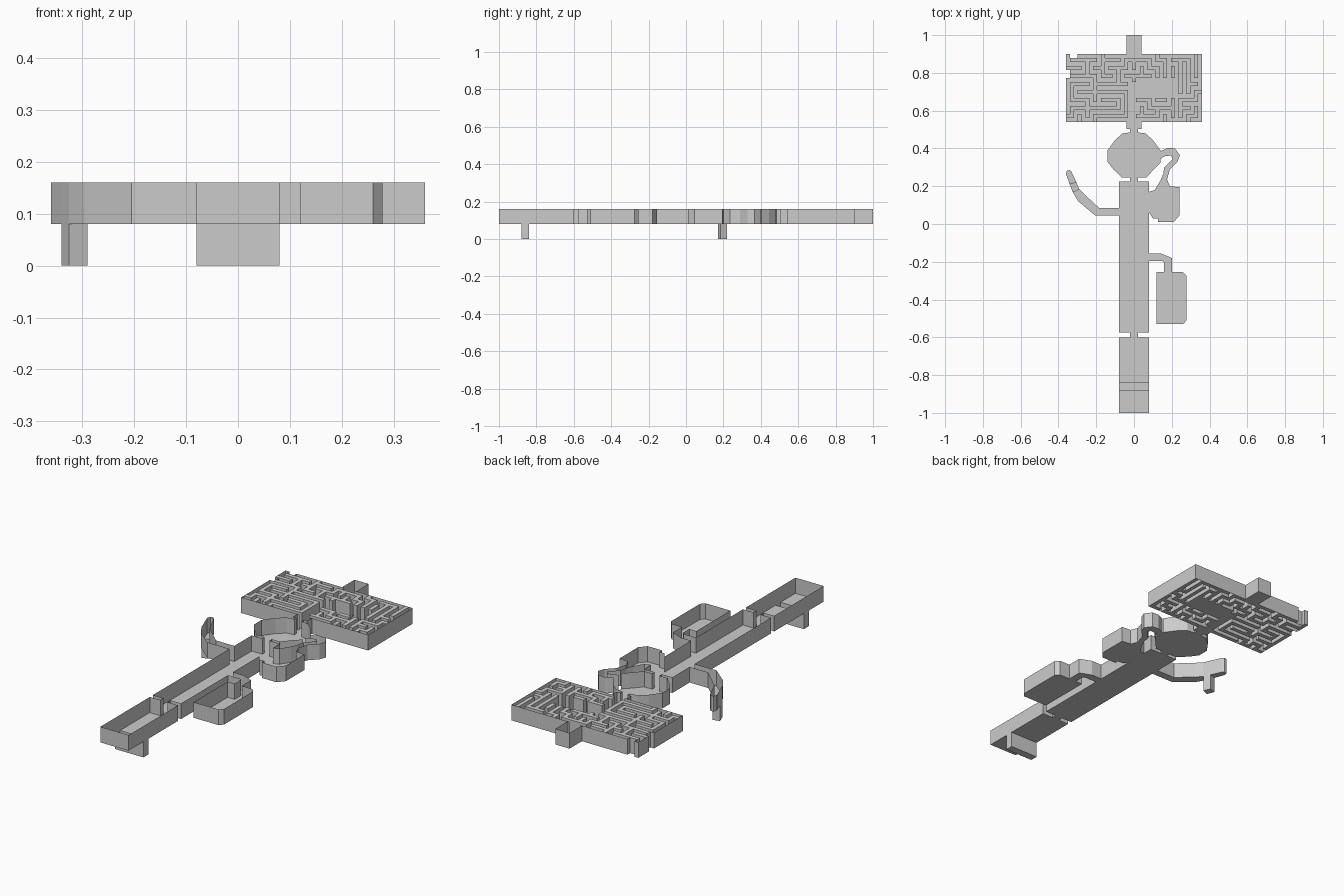
import bpy, bmesh, random

if "Cube" in bpy.data.objects:
    bpy.data.objects.remove(bpy.data.objects["Cube"])

FLOOR, TOP = 0.08, 0.16


def finish(name, bm):
    bmesh.ops.remove_doubles(bm, verts=bm.verts, dist=0.0005)
    bmesh.ops.recalc_face_normals(bm, faces=bm.faces)
    me = bpy.data.meshes.new(name)
    bm.to_mesh(me)
    bm.free()
    bpy.context.collection.objects.link(bpy.data.objects.new(name, me))


def face(bm, *pts):
    bm.faces.new([bm.verts.new(p) for p in pts])


def wall(bm, a, b, lo, hi):
    face(bm, (*a, lo), (*b, lo), (*b, hi), (*a, hi))


def room(name, pts, doors=(), floor=FLOOR):
    """Open-topped room; edges listed in doors get no wall (only a step in pits)."""
    bm = bmesh.new()
    face(bm, *[(x, y, floor) for x, y in pts])
    for i, a in enumerate(pts):
        b = pts[(i + 1) % len(pts)]
        if i not in doors:
            wall(bm, a, b, floor, TOP)
        elif floor < FLOOR:
            wall(bm, a, b, floor, FLOOR)
    finish(name, bm)


def box(x, y0, y1):
    return [(-x, y0), (x, y0), (x, y1), (-x, y1)]


# Entry hall with a sunken trench across it
room("entry_hall_front", box(0.08, -1, -0.88), {2})
room("entry_trench", box(0.08, -0.88, -0.84), {0, 2}, 0)
room("entry_hall_back", [(-0.08, -0.84), (0.08, -0.84), (0.08, -0.6), (0.02, -0.6),
                         (-0.02, -0.6), (-0.08, -0.6)], {0, 3})
room("entry_passage", box(0.02, -0.6, -0.575), {0, 2})

# Long main hall with doorways to the side branches
room("main_hall", [(-0.08, -0.575), (-0.02, -0.575), (0.02, -0.575), (0.08, -0.575),
                   (0.08, -0.196), (0.08, -0.155), (0.08, 0.06), (0.08, 0.17),
                   (0.08, 0.225), (0.02, 0.225), (-0.02, 0.225), (-0.08, 0.225),
                   (-0.08, 0.085), (-0.08, 0.045)], {1, 4, 6, 9, 12})
room("hall_passage", box(0.02, 0.225, 0.245), {0, 2})

# Rounded chamber
room("round_chamber", [(-0.02, 0.245), (0.02, 0.245), (0.065, 0.245), (0.11, 0.295),
                       (0.14, 0.325), (0.14, 0.39), (0.10, 0.445), (0.06, 0.48),
                       (0.02, 0.485), (-0.02, 0.485), (-0.06, 0.48), (-0.10, 0.445),
                       (-0.14, 0.39), (-0.14, 0.33), (-0.11, 0.29), (-0.065, 0.245)],
     {0, 4, 8})
room("maze_passage", [(-0.02, 0.485), (0.02, 0.485), (0.02, 0.503), (0.04, 0.503),
                      (0.04, 0.54), (-0.04, 0.54), (-0.04, 0.503), (-0.02, 0.503)], {0, 4})

# Side room joined to the chamber by a curling corridor
room("side_room", [(0.08, 0.06), (0.10, 0.03), (0.128, 0.03), (0.128, 0.01),
                   (0.21, 0.01), (0.24, 0.045), (0.24, 0.195), (0.19, 0.20),
                   (0.175, 0.235), (0.14, 0.23), (0.11, 0.18), (0.08, 0.17)], {8, 11})
room("curl_corridor", [(0.14, 0.23), (0.175, 0.235), (0.19, 0.29), (0.23, 0.33),
                       (0.243, 0.365), (0.217, 0.40), (0.18, 0.403), (0.14, 0.385),
                       (0.14, 0.345), (0.165, 0.36), (0.195, 0.362), (0.205, 0.345),
                       (0.16, 0.30), (0.155, 0.265)], {0, 7})

# Lower store room and its corridor
room("store_room", [(0.08, -0.196), (0.15, -0.196), (0.16, -0.205), (0.16, -0.255),
                    (0.12, -0.255), (0.12, -0.53), (0.26, -0.53), (0.278, -0.51),
                    (0.278, -0.275), (0.26, -0.255), (0.2, -0.255), (0.2, -0.18),
                    (0.14, -0.155), (0.08, -0.155)], {13})

# Curved arm corridor, interrupted by a small pit
room("arm_corridor", [(-0.08, 0.085), (-0.185, 0.085), (-0.26, 0.155), (-0.29, 0.185),
                      (-0.325, 0.17), (-0.295, 0.12), (-0.205, 0.045), (-0.08, 0.045)],
     {3, 7})
room("arm_pit", [(-0.29, 0.185), (-0.305, 0.22), (-0.34, 0.21), (-0.325, 0.17)], {1, 3}, 0)
room("arm_end", [(-0.305, 0.22), (-0.33, 0.275), (-0.34, 0.285), (-0.355, 0.283),
                 (-0.36, 0.265), (-0.34, 0.21)], {5})

# Exit room behind the maze
room("exit_room", box(0.04, 0.9, 1.0), {0})

# Maze: carve corridors depth-first on a cell grid
random.seed(4)
NX, NY = 35, 17
SX, SY = 0.72 / NX, 0.36 / NY
height = {(i, j): TOP for i in range(NX) for j in range(NY)}
stack = [(0, 0)]
height[0, 0] = FLOOR
while stack:
    i, j = stack[-1]
    options = [(a, b) for a, b in ((2, 0), (-2, 0), (0, 2), (0, -2))
               if height.get((i + a, j + b)) == TOP]
    if not options:
        stack.pop()
        continue
    a, b = random.choice(options)
    height[i + a // 2, j + b // 2] = height[i + a, j + b] = FLOOR
    stack.append((i + a, j + b))

# Central room, its approach, the exit doorway, and notches in the outer rim
for i0, i1, j0, j1 in ((18, 29, 6, 11), (16, 18, 0, 10), (15, 19, 0, 1), (15, 20, 16, 17)):
    for i in range(i0, i1):
        for j in range(j0, j1):
            height[i, j] = FLOOR
for cell in ((0, 12), (0, 11), (1, 16), (2, 16)):
    del height[cell]

bm = bmesh.new()
for (i, j), z in height.items():
    x0, y0 = -0.36 + i * SX, 0.54 + j * SY
    x1, y1 = x0 + SX, y0 + SY
    face(bm, (x0, y0, z), (x1, y0, z), (x1, y1, z), (x0, y1, z))
    sides = ((1, 0, (x1, y0), (x1, y1)), (-1, 0, (x0, y0), (x0, y1)),
             (0, 1, (x0, y1), (x1, y1)), (0, -1, (x0, y0), (x1, y0)))
    for a, b, p, q in sides:
        other = height.get((i + a, j + b))
        doorway = (b == 1 and j == NY - 1 and 16 <= i <= 18) or \
                  (b == -1 and j == 0 and 16 <= i <= 18)
        if (other is None and not doorway) or (z == FLOOR and other == TOP):
            wall(bm, p, q, FLOOR, TOP)
bmesh.ops.remove_doubles(bm, verts=bm.verts, dist=0.0005)
bmesh.ops.dissolve_limit(bm, angle_limit=0.02, verts=bm.verts, edges=bm.edges)
finish("maze", bm)
